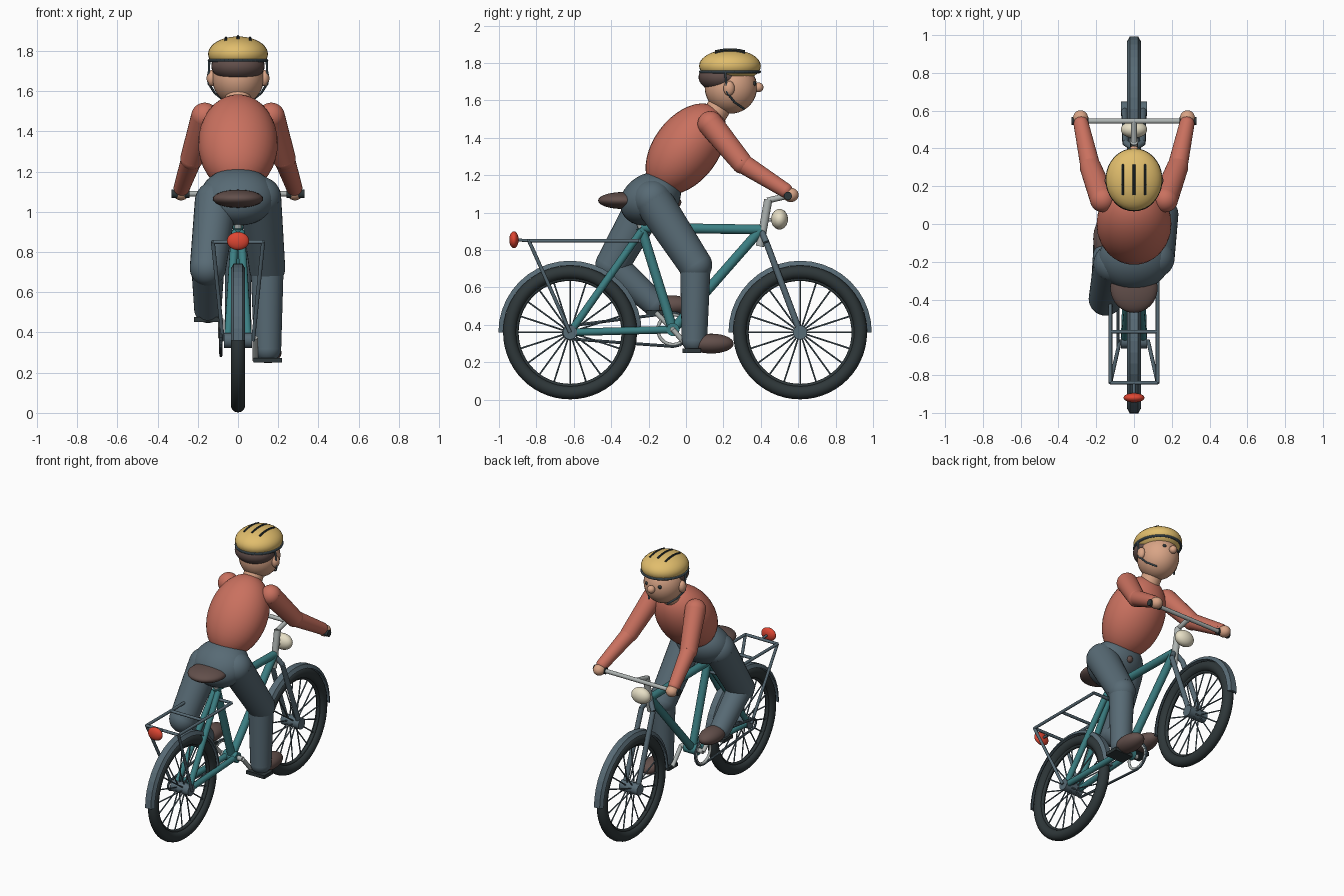
import bpy, bmesh, math
from mathutils import Vector, Matrix

cube = bpy.data.objects.get("Cube")
if cube:
    bpy.data.objects.remove(cube, do_unlink=True)


def material(name, r, g, b):
    m = bpy.data.materials.new(name)
    lin = [(c / 255) ** 2.2 for c in (r, g, b)] + [1]
    m.diffuse_color = lin
    m.use_nodes = True
    m.node_tree.nodes["Principled BSDF"].inputs["Base Color"].default_value = lin
    return m


YELLOW = material("helmet yellow", 224, 188, 108)
RUST = material("shirt rust", 200, 112, 95)
SLATE = material("slate", 88, 106, 116)
BLACK = material("tyre black", 50, 58, 60)
TEAL = material("frame teal", 62, 126, 130)
SKIN = material("skin", 216, 163, 133)
BROWN = material("brown", 98, 80, 76)
RED = material("reflector red", 222, 72, 54)
CREAM = material("lamp cream", 232, 224, 198)
GREY = material("light metal", 172, 178, 176)


def finish(bm, name, mat, angle=40):
    bmesh.ops.recalc_face_normals(bm, faces=bm.faces)
    me = bpy.data.meshes.new(name)
    bm.to_mesh(me)
    bm.free()
    me.materials.append(mat)
    ob = bpy.data.objects.new(name, me)
    bpy.context.collection.objects.link(ob)
    bpy.ops.object.select_all(action='DESELECT')
    ob.select_set(True)
    bpy.context.view_layer.objects.active = ob
    bpy.ops.object.shade_smooth_by_angle(angle=math.radians(angle))
    return ob


def add_ball(bm, loc, radii, tilt=0):
    mat = Matrix.Translation(loc) @ Matrix.Rotation(tilt, 4, 'X') @ Matrix.Diagonal((*radii, 1))
    bmesh.ops.create_uvsphere(bm, u_segments=32, v_segments=20, radius=1, matrix=mat)


def add_rod(bm, p, q, r1, r2=None, sides=20):
    p, q = Vector(p), Vector(q)
    d = q - p
    mat = Matrix.Translation((p + q) / 2) @ d.to_track_quat('Z', 'Y').to_matrix().to_4x4()
    bmesh.ops.create_cone(bm, cap_ends=True, segments=sides, radius1=r1,
                          radius2=r1 if r2 is None else r2, depth=d.length, matrix=mat)


def ball(name, loc, radii, mat, tilt=0):
    bm = bmesh.new()
    add_ball(bm, loc, radii, tilt)
    return finish(bm, name, mat)


def rods(name, pairs, r, mat, sides=12):
    bm = bmesh.new()
    for p, q in pairs:
        add_rod(bm, p, q, r, sides=sides)
    return finish(bm, name, mat)


def limb(name, p, q, r1, r2, mat):
    bm = bmesh.new()
    add_rod(bm, p, q, r1, r2, 28)
    add_ball(bm, p, (r1,) * 3)
    add_ball(bm, q, (r2,) * 3)
    return finish(bm, name, mat)


def path(name, points, r, mat, closed=False):
    pairs = list(zip(points, points[1:] + points[:1]))
    return rods(name, pairs if closed else pairs[:-1], r, mat, 8)


def ring(name, loc, major, minor, mat):
    bpy.ops.mesh.primitive_torus_add(location=loc, rotation=(0, math.pi / 2, 0), major_radius=major,
                                     minor_radius=minor, major_segments=56, minor_segments=14)
    ob = bpy.context.object
    ob.name = name
    ob.data.materials.append(mat)
    bpy.ops.object.shade_smooth()


# Wheels: tyre, rim, hub, spokes and mudguard
HUB_Z = 0.36
for label, y in (("rear", -0.62), ("forward", 0.61)):
    c = Vector((0, y, HUB_Z))
    ring(label + "_tyre", c, 0.322, 0.036, BLACK)
    ring(label + "_rim", c, 0.287, 0.012, BLACK)
    rods(label + "_hub", [(c - Vector((0.07, 0, 0)), c + Vector((0.07, 0, 0)))], 0.038, SLATE, 20)
    spokes = []
    for i in range(20):
        a = i * math.tau / 20
        spokes.append((c + Vector((0.025 * (-1) ** i, 0, 0)),
                       c + Vector((0, math.cos(a), math.sin(a))) * 0.29))
    rods(label + "_spokes", spokes, 0.0045, SLATE, 6)
    bm = bmesh.new()
    section = [(-0.036, 0.358), (-0.022, 0.383), (0.022, 0.383), (0.036, 0.358), (0, 0.368)]
    face = bm.faces.new([bm.verts.new((x, y + r, HUB_Z)) for x, r in section])
    bmesh.ops.spin(bm, geom=[face] + face.edges[:] + face.verts[:], cent=c, axis=(1, 0, 0),
                   angle=math.pi, steps=20, use_duplicate=False)
    finish(bm, label + "_mudguard", SLATE, 5)

# Frame
BB = Vector((0, -0.07, 0.375))
SEAT = Vector((0, -0.24, 0.92))
HEAD = Vector((0, 0.40, 0.91))
rods("main_frame", [(BB, SEAT), (SEAT, HEAD), (HEAD, BB)], 0.026, TEAL, 20)
rods("bottom_bracket", [(BB - Vector((0.05, 0, 0)), BB + Vector((0.05, 0, 0)))], 0.035, TEAL, 20)
stays, blades, struts = [], [], []
for s in (-1, 1):
    rear = Vector((0.05 * s, -0.62, HUB_Z))
    stays += [(rear, BB + Vector((0.03 * s, 0, 0))), (rear, SEAT + Vector((0.015 * s, 0, -0.02)))]
    crown = Vector((0.045 * s, 0.43, 0.84))
    blades += [(crown, (0.05 * s, 0.61, HUB_Z)), (HEAD, crown)]
    struts += [((0.125 * s, -0.84, 0.85), (0.075 * s, -0.62, HUB_Z)),
               ((0.125 * s, -0.84, 0.85), (0.125 * s, -0.25, 0.85))]
rods("rear_stays", stays, 0.02, TEAL)
rods("fork", blades, 0.017, SLATE)
rods("seat_post", [(SEAT, (0, -0.27, 1.05))], 0.018, GREY)

# Luggage rack and reflector
for y in (-0.84, -0.57, -0.25):
    struts.append(((-0.125, y, 0.85), (0.125, y, 0.85)))
rods("luggage_rack", struts, 0.01, SLATE)
ball("reflector", (0, -0.92, 0.855), (0.055, 0.025, 0.045), RED)
rods("reflector_bracket", [((0, -0.84, 0.85), (0, -0.91, 0.855))], 0.008, SLATE)

# Saddle
ball("saddle", (0, -0.34, 1.065), (0.125, 0.13, 0.045), BROWN)
limb("saddle_nose", (0, -0.28, 1.06), (0, -0.05, 1.055), 0.04, 0.025, BROWN)

# Stem, handlebar, grips and lamp
rods("stem", [((0, 0.395, 0.82), (0, 0.44, 1.07))], 0.022, GREY, 20)
rods("stem_extension", [((0, 0.435, 1.065), (0, 0.545, 1.09))], 0.016, GREY)
rods("handlebar", [((-0.31, 0.545, 1.09), (0.31, 0.545, 1.09))], 0.014, GREY)
ball("headlamp", (0, 0.5, 0.965), (0.07, 0.045, 0.055), CREAM)
rods("lamp_bracket", [((0, 0.42, 0.96), (0, 0.48, 0.965))], 0.01, GREY)

# Chain drive, cranks and pedals
CX = -0.085
ring("chainring", (CX, BB.y, BB.z), 0.08, 0.009, GREY)
chain = []
for y, z, r, start in ((BB.y, BB.z, 0.09, 90), (-0.62, HUB_Z, 0.035, 270)):
    for i in range(9):
        a = math.radians(start - i * 22.5)
        chain.append(Vector((CX, y + r * math.cos(a), z + r * math.sin(a))))
path("chain", chain, 0.008, SLATE, True)
rods("crank_axle", [((CX, BB.y, BB.z), (-CX, BB.y, BB.z))], 0.016, GREY)
for label, s, y, z in (("left", 1, 0.03, 0.262), ("right", -1, -0.16, 0.465)):
    rods(label + "_crank", [((0.085 * s, BB.y, BB.z), (0.085 * s, y, z))], 0.014, GREY)
    bm = bmesh.new()
    bmesh.ops.create_cube(bm, size=1, matrix=Matrix.Translation((0.148 * s, y, z))
                          @ Matrix.Diagonal((0.14, 0.1, 0.024, 1)))
    finish(bm, label + "_pedal", BLACK)

# Legs and shoes
HIPS = ((0.11, -0.18, 1.07), (-0.11, -0.21, 1.05))
KNEES = ((0.145, 0.05, 0.72), (-0.15, -0.395, 0.72))
ANKLES = ((0.147, 0.045, 0.32), (-0.15, -0.17, 0.515))
SHOES = ((0.148, 0.135, 0.3), (-0.148, -0.08, 0.505))
for i, label in enumerate(("left", "right")):
    limb(label + "_thigh", HIPS[i], KNEES[i], 0.105, 0.09, SLATE)
    limb(label + "_calf", KNEES[i], ANKLES[i], 0.082, 0.068, SLATE)
    ball(label + "_shoe", SHOES[i], (0.068, 0.12, 0.053), BROWN)

# Torso
ball("pelvis", (0, -0.19, 1.075), (0.19, 0.17, 0.135), SLATE, 0.5)
ball("torso", (0, 0.0, 1.34), (0.198, 0.175, 0.275), RUST, -0.64)
rods("neck", [((0, 0.12, 1.47), (0, 0.21, 1.62))], 0.065, SKIN, 24)

# Arms, hands and grips
for label, s in (("left", 1), ("right", -1)):
    shoulder, elbow = (0.165 * s, 0.13, 1.475), (0.23 * s, 0.3, 1.265)
    wrist = (0.28 * s, 0.53, 1.12)
    limb(label + "_upper_arm", shoulder, elbow, 0.068, 0.057, RUST)
    limb(label + "_forearm", elbow, wrist, 0.053, 0.04, RUST)
    ball(label + "_hand", (0.283 * s, 0.56, 1.095), (0.04, 0.042, 0.038), SKIN)
    rods(label + "_grip", [((0.24 * s, 0.545, 1.09), (0.33 * s, 0.545, 1.09))], 0.022, BLACK, 16)

# Head
ball("head", (0, 0.24, 1.67), (0.13, 0.14, 0.14), SKIN)
ball("hair", (0, 0.19, 1.725), (0.133, 0.123, 0.08), BROWN)
ball("nose", (0, 0.388, 1.67), (0.026, 0.026, 0.026), SKIN)
for label, s in (("left", 1), ("right", -1)):
    ball(label + "_ear", (0.132 * s, 0.23, 1.665), (0.024, 0.03, 0.04), SKIN)
    ball(label + "_eye", (0.05 * s, 0.362, 1.69), (0.013, 0.012, 0.013), BLACK)
    path(label + "_strap", [Vector(p) for p in ((0.143 * s, 0.21, 1.75), (0.147 * s, 0.22, 1.64),
                                              (0.115 * s, 0.26, 1.59), (0.07 * s, 0.31, 1.555))],
         0.006, SLATE)

# Helmet with its trim band and vents
ball("helmet", (0, 0.235, 1.785), (0.149, 0.165, 0.087), YELLOW)
band = [Vector((0.143 * math.cos(a), 0.235 + 0.158 * math.sin(a), 1.753))
        for a in (i * math.tau / 40 for i in range(40))]
path("helmet_band", band, 0.008, SLATE, True)
for label, x in (("left", 0.06), ("middle", 0), ("right", -0.06)):
    vent = []
    for i in range(7):
        y = -0.08 + i * 0.16 / 6
        h = math.sqrt(1 - (x / 0.149) ** 2 - (y / 0.165) ** 2)
        vent.append(Vector((x, 0.235 + y, 1.785 + 0.087 * h)))
    path(label + "_vent", vent, 0.007, BLACK)
